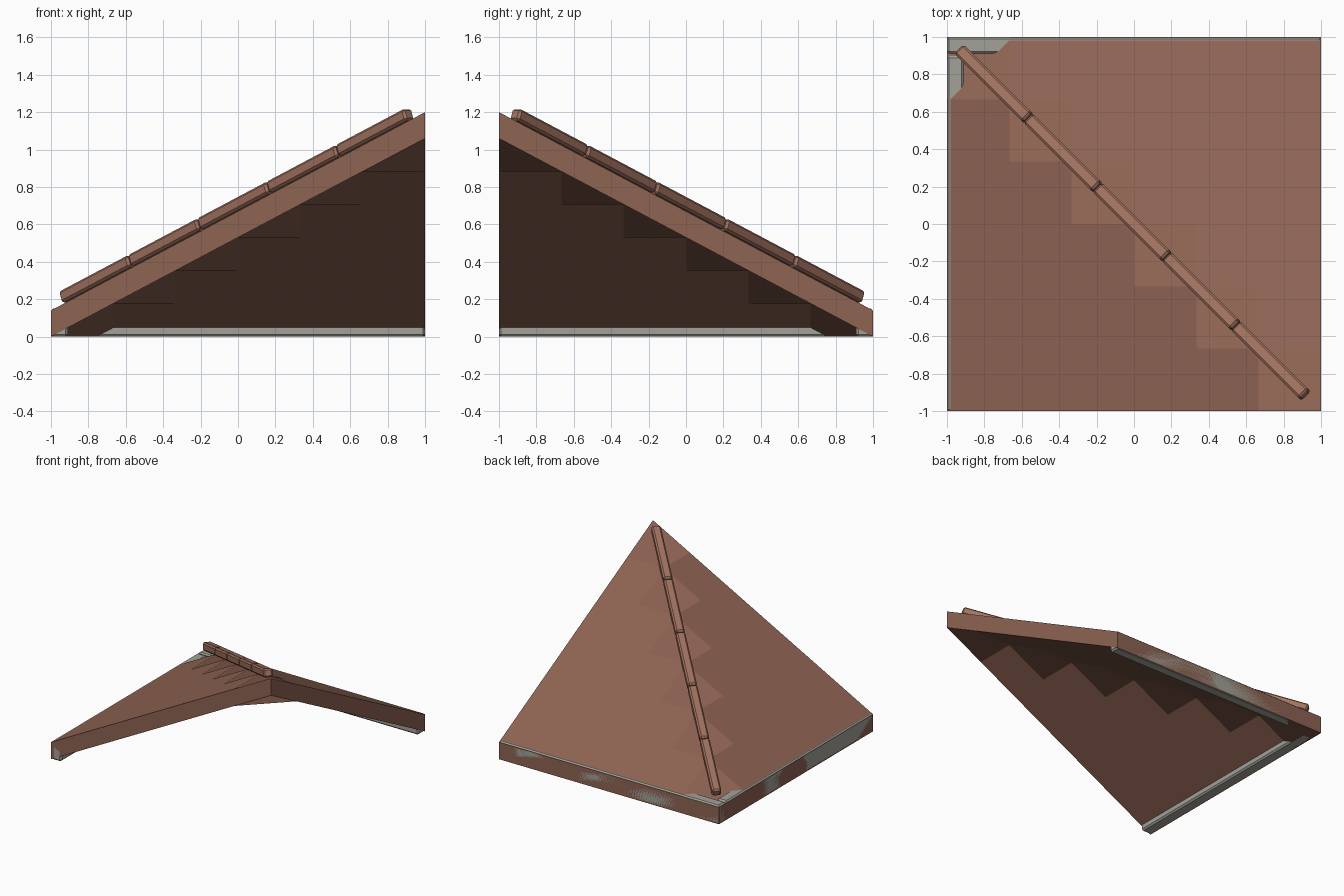
import bpy, bmesh, math
from mathutils import Matrix, Vector

if "Cube" in bpy.data.objects:
    bpy.data.objects.remove(bpy.data.objects["Cube"])


def material(name, rgb):
    m = bpy.data.materials.new(name)
    m.diffuse_color = (*rgb, 1)
    m.use_nodes = True
    m.node_tree.nodes["Principled BSDF"].inputs["Base Color"].default_value = m.diffuse_color
    return m


ROOF = material("roof_clay", (0.27, 0.125, 0.085))
CAP = material("cap_clay", (0.36, 0.17, 0.115))
TRIM = material("trim_grey", (0.36, 0.36, 0.32))


def make_object(name, bm, mat):
    bmesh.ops.recalc_face_normals(bm, faces=bm.faces)
    me = bpy.data.meshes.new(name)
    bm.to_mesh(me)
    bm.free()
    me.materials.append(mat)
    ob = bpy.data.objects.new(name, me)
    bpy.context.collection.objects.link(ob)
    return ob


def bevelled_box(name, size, matrix, bevel, mat):
    bm = bmesh.new()
    bmesh.ops.create_cube(bm, size=1)
    bmesh.ops.scale(bm, vec=size, verts=bm.verts)
    bmesh.ops.bevel(bm, geom=bm.edges[:], offset=bevel, segments=1, affect='EDGES')
    bmesh.ops.transform(bm, matrix=matrix, verts=bm.verts)
    return make_object(name, bm, mat)


# Hip roof slab: 6 x 6 grid, two slopes meeting on the diagonal
N, THICK, SLOPE = 6, 0.14, 0.53
bm = bmesh.new()
layers = []
for base in (0, THICK):
    grid = []
    for i in range(N + 1):
        x = -1 + 2 * i / N
        col = []
        for j in range(N + 1):
            y = -1 + 2 * j / N
            col.append(bm.verts.new((x, y, base + SLOPE * min(x + 1, 1 - y))))
        grid.append(col)
    layers.append(grid)
low, top = layers
for i in range(N):
    for j in range(N):
        for g, flip in ((top, False), (low, True)):
            a, b, c, d = g[i][j], g[i + 1][j], g[i + 1][j + 1], g[i][j + 1]
            bm.faces.new((a, d, c, b) if flip else (a, b, c, d))
# rim around the slab
rim = ([(i, 0) for i in range(N)] + [(N, j) for j in range(N)]
       + [(i, N) for i in range(N, 0, -1)] + [(0, j) for j in range(N, 0, -1)])
for (i, j), (k, l) in zip(rim, rim[1:] + rim[:1]):
    bm.faces.new((low[i][j], low[k][l], top[k][l], top[i][j]))
make_object("roof_slab", bm, ROOF)

# Eave trims along the two low edges
W, H = 0.09, 0.15
bevelled_box("back_eave_trim", (2, W, H),
             Matrix.Translation((0, 1 - W / 2, H / 2)), 0.012, TRIM)
bevelled_box("left_eave_trim", (W, 1.9, H),
             Matrix.Translation((-1 + W / 2, -0.05, H / 2)), 0.012, TRIM)

# Five ridge caps running up the hip
along = Vector((1, -1, SLOPE)).normalized()
side = Vector((1, 1, 0)).normalized()
up = side.cross(along)
if up.z < 0:
    up = -up
    side = -side
rot = Matrix((along, side, up)).transposed().to_4x4()
COUNT, START, END, HEIGHT = 5, -0.925, 0.925, 0.066
step = (END - START) / COUNT
length = step * math.sqrt(2 + SLOPE ** 2) - 0.006
for n in range(COUNT):
    x = START + step * (n + 0.5)
    pos = Vector((x, -x, THICK + SLOPE * (x + 1))) + up * (HEIGHT / 2 - 0.002)
    bevelled_box(f"ridge_cap_{n + 1}", (length, 0.07, HEIGHT),
                 Matrix.Translation(pos) @ rot, 0.012, CAP)
